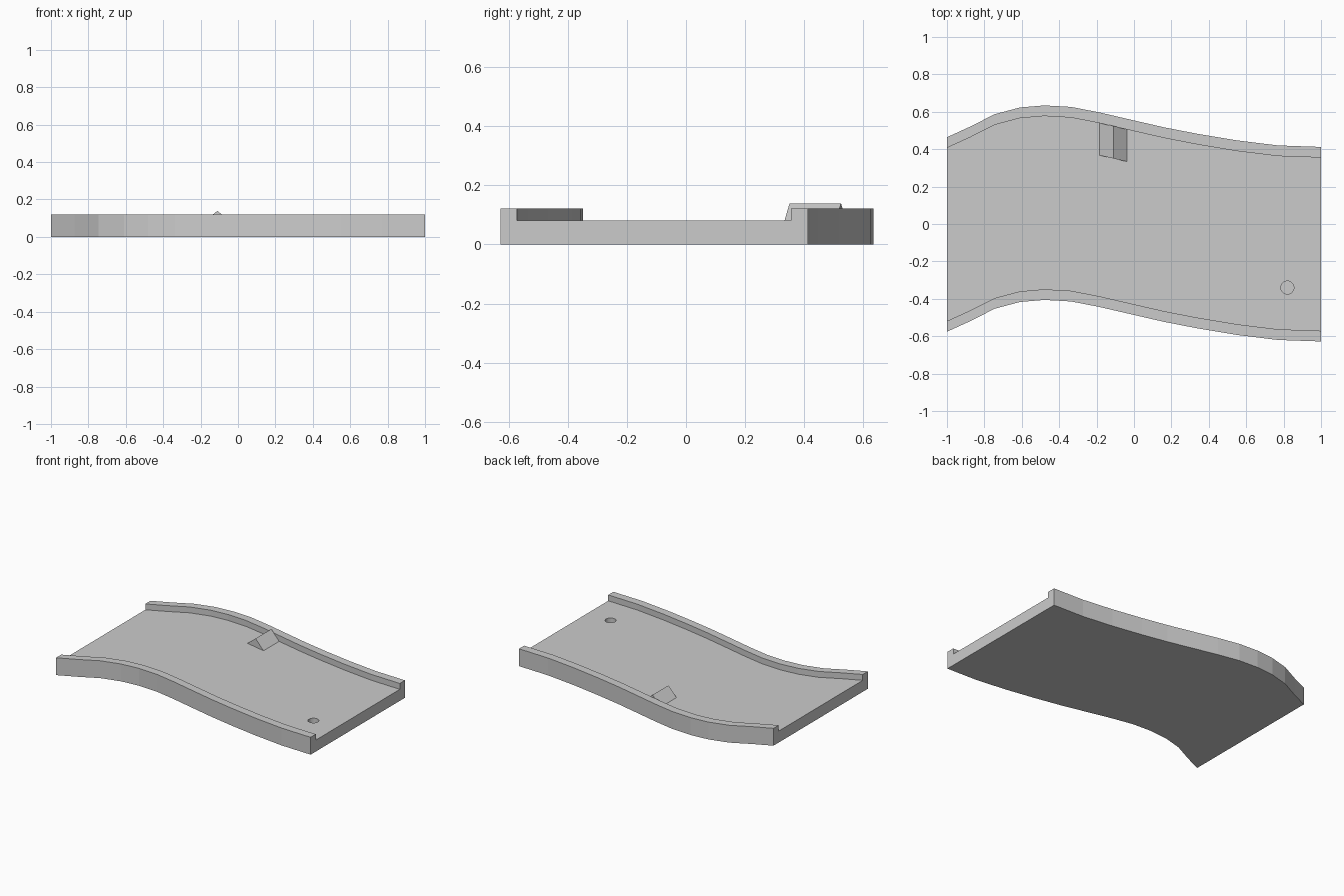
import bpy, bmesh

if "Cube" in bpy.data.objects:
    bpy.data.objects.remove(bpy.data.objects["Cube"])

FLOOR, WALL, HALF, LIP = 0.08, 0.121, 0.52, 0.057

# Centre line of the track, seen from above
path = [(-1, -0.056), (-0.875, 0.001), (-0.745, 0.067), (-0.61, 0.103),
        (-0.48, 0.114), (-0.337, 0.106), (-0.187, 0.077), (-0.01, 0.036),
        (0.16, -0.003), (0.34, -0.038), (0.55, -0.073), (0.77, -0.1), (1, -0.108)]


def centre(x):
    for (x0, y0), (x1, y1) in zip(path, path[1:]):
        if x <= x1:
            return y0 + (y1 - y0) * (x - x0) / (x1 - x0)


def sweep(name, stations):
    """Loft matching cross-section loops and cap both ends."""
    bm = bmesh.new()
    rings = [[bm.verts.new(p) for p in s] for s in stations]
    for a, b in zip(rings, rings[1:]):
        for i in range(len(a)):
            j = (i + 1) % len(a)
            bm.faces.new((a[i], a[j], b[j], b[i]))
    bm.faces.new(rings[0])
    bm.faces.new(rings[-1][::-1])
    bmesh.ops.recalc_face_normals(bm, faces=bm.faces)
    mesh = bpy.data.meshes.new(name)
    bm.to_mesh(mesh)
    bm.free()
    ob = bpy.data.objects.new(name, mesh)
    bpy.context.collection.objects.link(ob)
    return ob


# Track: U-shaped section following the centre line
section = [(-HALF, 0), (HALF, 0), (HALF, WALL), (HALF - LIP, WALL),
           (HALF - LIP, FLOOR), (LIP - HALF, FLOOR), (LIP - HALF, WALL), (-HALF, WALL)]
track = sweep("track", [[(x, y + dy, z) for dy, z in section] for x, y in path])

# Blind cup hole near the right end
bpy.ops.mesh.primitive_cylinder_add(vertices=24, radius=0.035, depth=0.1,
                                    location=(0.82, -0.34, FLOOR - 0.04 + 0.05))
cutter = bpy.context.object
cutter.name = "hole_cutter"
cutter.hide_render = True
cut = track.modifiers.new("cup_hole", 'BOOLEAN')
cut.operation = 'DIFFERENCE'
cut.solver = 'EXACT'
cut.object = cutter
bpy.context.view_layer.objects.active = track
bpy.ops.object.modifier_apply(modifier=cut.name)
bpy.data.objects.remove(cutter)

# Triangular ramp resting against the back wall
ridge = [(-0.19, FLOOR - 0.005), (-0.03, FLOOR - 0.005), (-0.11, 0.139)]
inner = HALF - LIP
sweep("ramp", [[(x, centre(x) + dy, z) for x, z in ridge]
               for dy in (inner - 0.172, inner + 0.002)])
